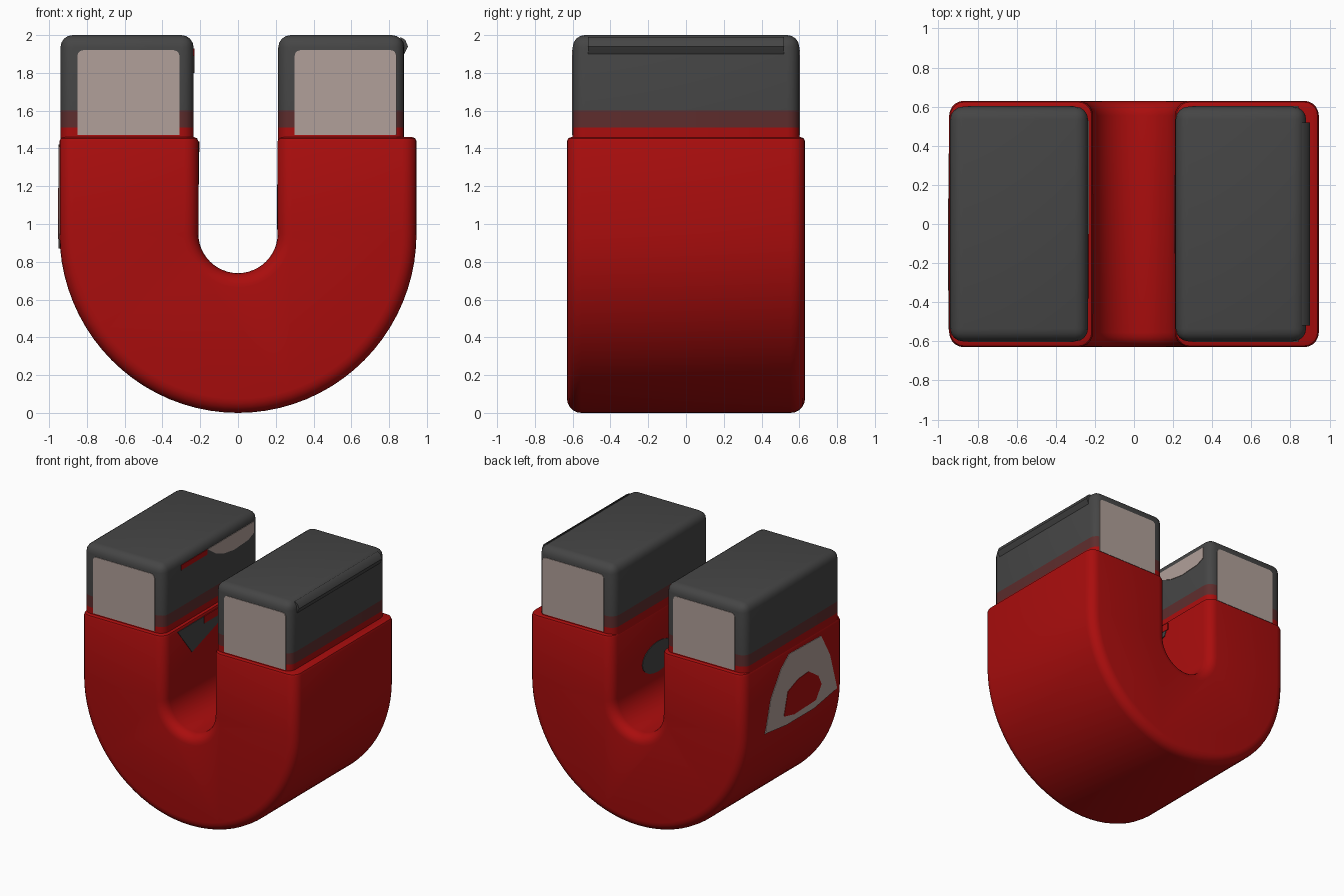
import bpy, bmesh
from math import cos, sin, pi

cube = bpy.data.objects.get("Cube")
if cube:
    bpy.data.objects.remove(cube, do_unlink=True)


def material(name, r, g, b):
    m = bpy.data.materials.new(name)
    m.use_nodes = True
    m.diffuse_color = (r, g, b, 1)
    bsdf = m.node_tree.nodes["Principled BSDF"]
    bsdf.inputs["Base Color"].default_value = (r, g, b, 1)
    bsdf.inputs["Roughness"].default_value = 0.6
    return m


RED = material("bright red", 0.40, 0.004, 0.004)
MAROON = material("dull maroon", 0.11, 0.026, 0.026)
GREY = material("dark grey", 0.06, 0.06, 0.06)
STEEL = material("pale steel", 0.44, 0.35, 0.32)


def finish(bm, name, *mats):
    bmesh.ops.recalc_face_normals(bm, faces=bm.faces)
    mesh = bpy.data.meshes.new(name)
    bm.to_mesh(mesh)
    bm.free()
    for m in mats:
        mesh.materials.append(m)
    obj = bpy.data.objects.new(name, mesh)
    bpy.context.collection.objects.link(obj)
    bpy.ops.object.select_all(action='DESELECT')
    obj.select_set(True)
    bpy.context.view_layer.objects.active = obj
    bpy.ops.object.shade_smooth_by_angle(angle=0.7)
    return obj


def prism(points, axis, start, end):
    """Extrude a flat outline along x or y; the outline is (other axis, z)."""
    bm = bmesh.new()
    verts = [bm.verts.new((start, p, z) if axis == 'x' else (p, start, z))
             for p, z in points]
    face = bm.faces.new(verts)
    moved = bmesh.ops.extrude_face_region(bm, geom=[face])['geom']
    step = (end - start, 0, 0) if axis == 'x' else (0, end - start, 0)
    bmesh.ops.translate(bm, vec=step,
                        verts=[v for v in moved if isinstance(v, bmesh.types.BMVert)])
    return bm


def bevel(bm, edges, width, segments):
    bmesh.ops.bevel(bm, geom=edges, offset=width, segments=segments,
                    profile=0.5, affect='EDGES', clamp_overlap=False)


# Horseshoe body: two concentric arcs with straight legs
TOP, MID, OUT, INN, DEPTH = 1.46, 0.95, 0.945, 0.21, 0.63


def arc(rx, rz, steps):
    return [(-rx * cos(pi * i / steps), MID - rz * sin(pi * i / steps))
            for i in range(steps + 1)]


outline = [(-OUT, TOP)] + arc(OUT, MID, 40) + [(OUT, TOP), (INN, TOP)]
outline += arc(INN, INN, 24)[::-1] + [(-INN, TOP)]
bm = prism(outline, 'y', -DEPTH, DEPTH)
rim = [e for e in bm.edges
       if abs(e.verts[0].co.y - e.verts[1].co.y) < 0.01
       and min(v.co.z for v in e.verts) < TOP - 0.01]
bevel(bm, rim, 0.075, 5)
lip = [e for e in bm.edges
       if all(abs(v.co.z - TOP) < 0.001 for v in e.verts)
       and any(f.normal.z < 0.9 for f in e.link_faces)]
bevel(bm, lip, 0.022, 2)
finish(bm, "horseshoe_body", RED)

# Pole tips: rounded blocks that fade from red through maroon to grey
tips = {"right": (-0.94, -0.235), "left": (0.213, 0.88)}
for side, (x0, x1) in tips.items():
    bm = prism([(x0, 1.4), (x1, 1.4), (x1, 2), (x0, 2)], 'y', -0.6, 0.6)
    bevel(bm, [e for e in bm.edges if max(v.co.z for v in e.verts) > 1.9], 0.065, 4)
    for height in (1.51, 1.6):
        bmesh.ops.bisect_plane(bm, geom=bm.verts[:] + bm.edges[:] + bm.faces[:],
                               plane_co=(0, 0, height), plane_no=(0, 0, 1))
    for f in bm.faces:
        z = f.calc_center_median().z
        f.material_index = 0 if z < 1.51 else 1 if z < 1.6 else 2
    finish(bm, side + "_pole_tip", RED, MAROON, GREY)

# Pale plates on the front and back of each tip
for side, x0, x1 in (("right", -0.85, -0.31), ("left", 0.30, 0.84)):
    for end, s in (("front", -1), ("back", 1)):
        bm = prism([(x0, 1.47), (x1, 1.47), (x1, 1.92), (x0, 1.92)],
                   'y', s * 0.597, s * 0.604)
        bevel(bm, [e for e in bm.edges
                   if abs(e.verts[0].co.y - e.verts[1].co.y) > 0.001
                   and e.verts[0].co.z > 1.9], 0.03, 3)
        finish(bm, side + "_" + end + "_plate", STEEL)

# Small ridge along the outer top edge of the left tip
finish(prism([(0.86, 1.99), (0.885, 1.975), (0.90, 1.94), (0.88, 1.9), (0.86, 1.87)],
             'y', -0.52, 0.52), "left_tip_ridge", GREY)

# Painted frame on the outer right side: pale patch with a red centre
finish(prism([(0.36, 0.9), (0.29, 1.15), (0.16, 1.34), (0.06, 1.42), (-0.34, 1.41),
              (-0.45, 1.22), (-0.54, 0.92), (-0.25, 0.87), (0.09, 0.87)],
             'x', -0.942, -0.949), "side_patch", STEEL)
finish(prism([(0.13, 0.95), (0.08, 1.13), (-0.05, 1.18), (-0.18, 1.19), (-0.3, 1.11),
              (-0.34, 1.03), (-0.27, 0.93), (0.0, 0.92)],
             'x', -0.943, -0.952), "side_patch_centre", RED)

# Painted marks on the inner faces of the legs
finish(prism([(-0.05, 1.93), (0.05, 1.86), (0.15, 1.82), (0.28, 1.8), (0.46, 1.81),
              (0.53, 1.84), (0.53, 1.93)],
             'x', -0.237, -0.231), "inner_pale_mark", STEEL)
finish(prism([(-0.38, 1.89), (-0.05, 1.89), (-0.05, 1.93), (-0.38, 1.93)],
             'x', -0.237, -0.231), "inner_red_mark", RED)
finish(prism([(-0.46, 1.435), (-0.28, 1.21), (0.11, 1.34), (0.15, 1.435)],
             'x', -0.213, -0.206), "inner_dark_wedge", GREY)
finish(prism([(-0.13, 1.38), (0.15, 1.38), (0.15, 1.437), (-0.13, 1.437)],
             'x', -0.212, -0.204), "inner_red_stripe", RED)
finish(prism([(0.05 + 0.2 * cos(pi * i / 10), 1.09 + 0.12 * sin(pi * i / 10))
              for i in range(20)],
             'x', 0.213, 0.206), "inner_dark_oval", GREY)
